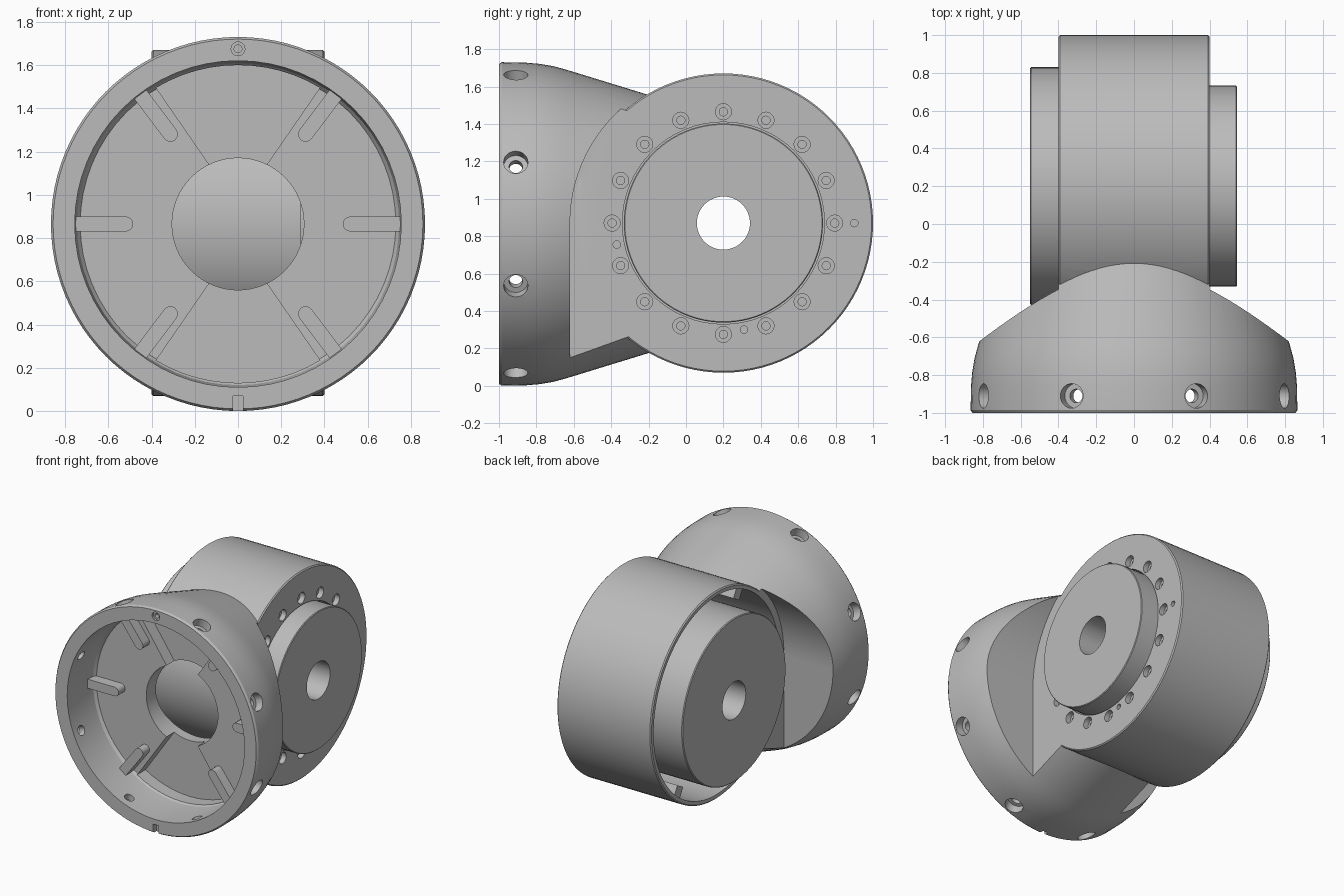
import bpy, bmesh
from math import pi, sin, cos, sqrt, radians
from mathutils import Matrix, Vector

if "Cube" in bpy.data.objects:
    bpy.data.objects.remove(bpy.data.objects["Cube"])

grey = bpy.data.materials.new("satin_grey")
grey.use_nodes = True
grey.diffuse_color = (0.5, 0.5, 0.5, 1)
grey.node_tree.nodes["Principled BSDF"].inputs["Base Color"].default_value = (0.5, 0.5, 0.5, 1)

CUP_Z = 0.865
HUB = Vector((0, 0.2, 0.87))
CUP_AXIS = Matrix.Translation((0, 0, CUP_Z)) @ Matrix.Rotation(-pi / 2, 4, 'X')   # local z -> +y
HUB_AXIS = Matrix.Translation(HUB) @ Matrix.Rotation(pi / 2, 4, 'Y')              # local z -> +x


def lathe(bm, profile, matrix, seg=64):
    """Closed solid of revolution from (radius, height) points, capped flat."""
    rings = []
    for r, h in profile:
        rings.append([bm.verts.new(matrix @ Vector((r * cos(2 * pi * i / seg), r * sin(2 * pi * i / seg), h)))
                      for i in range(seg)])
    for a, b in zip(rings, rings[1:]):
        for i in range(seg):
            j = (i + 1) % seg
            bm.faces.new((a[i], a[j], b[j], b[i]))
    bm.faces.new(rings[0][::-1])
    bm.faces.new(rings[-1])


def prism(bm, outline, y0, y1):
    """Solid from an (x, z) outline swept along y."""
    a = [bm.verts.new((x, y0, z)) for x, z in outline]
    b = [bm.verts.new((x, y1, z)) for x, z in outline]
    n = len(a)
    for i in range(n):
        bm.faces.new((a[i], a[(i + 1) % n], b[(i + 1) % n], b[i]))
    bm.faces.new(a[::-1])
    bm.faces.new(b)


def box(bm, lo, hi, matrix=Matrix()):
    lo, hi = Vector(lo), Vector(hi)
    size = hi - lo
    bmesh.ops.create_cube(bm, size=1, matrix=matrix @ Matrix.Translation((lo + hi) / 2)
                          @ Matrix.Diagonal((*size, 1)))


def finish(name, bm):
    bmesh.ops.recalc_face_normals(bm, faces=bm.faces[:])
    mesh = bpy.data.meshes.new(name)
    bm.to_mesh(mesh)
    bm.free()
    mesh.materials.append(grey)
    ob = bpy.data.objects.new(name, mesh)
    bpy.context.collection.objects.link(ob)
    return ob


def make(name, builder):
    bm = bmesh.new()
    builder(bm)
    return finish(name, bm)


def combine(target, builder, operation='DIFFERENCE'):
    tool = make("tool", builder)
    tool.hide_render = True
    mod = target.modifiers.new("cut", 'BOOLEAN')
    mod.operation, mod.solver, mod.object = operation, 'EXACT', tool
    bpy.context.view_layer.objects.active = target
    bpy.ops.object.modifier_apply(modifier=mod.name)
    bpy.data.objects.remove(tool)


# Domed cup, tapering towards the casing
housing = make("housing", lambda bm: lathe(bm, [
    (0.855, -1), (0.865, -0.985), (0.863, -0.86), (0.856, -0.78), (0.844, -0.71),
    (0.825, -0.64), (0.69, -0.2), (0.66, -0.1)], CUP_AXIS, 96))

# Side clearances that leave a flat neck
for s in (-1, 1):
    side = HUB_AXIS @ Matrix.Translation((0, 0, s * 0.7))
    combine(housing, lambda bm: lathe(bm, [(0.82, -0.3), (0.82, 0.3)], side, 96))
    combine(housing, lambda bm: box(bm, (min(s * 0.4, s), -0.62, -0.5), (max(s * 0.4, s), 0.5, 0.87)))

# Round casing joined to the neck
combine(housing, lambda bm: lathe(bm, [(0.792, -0.4), (0.8, -0.392), (0.8, 0.392), (0.792, 0.4)],
                                  HUB_AXIS, 96), 'UNION')

# Hollow cup, hollow casing, flange opening and passage between them
combine(housing, lambda bm: lathe(bm, [(0.755, -1.1), (0.755, -0.8), (0.745, -0.70), (0.73, -0.68)],
                                  CUP_AXIS))
combine(housing, lambda bm: lathe(bm, [(0.765, -0.5), (0.765, 0.3)], HUB_AXIS, 96))
combine(housing, lambda bm: lathe(bm, [(0.54, 0.2), (0.54, 0.5)], HUB_AXIS))
combine(housing, lambda bm: lathe(bm, [(0.305, -0.8), (0.305, -0.3)], CUP_AXIS))


# Wedge recesses above and below the passage
def wedges(bm):
    for s in (-1, 1):
        arc = [radians(59 + 62 * i / 12) for i in range(13)]
        outline = [(0.13, 0.27)] + [(0.735 * cos(a), 0.735 * sin(a)) for a in arc] + [(-0.13, 0.27)]
        prism(bm, [(x, CUP_Z + s * z) for x, z in outline], -0.75, -0.585)


combine(housing, wedges)


# Stepped screw holes around the cup wall
def wall_holes(bm):
    for k in range(8):
        turn = Matrix.Rotation(radians(22.5 + 45 * k), 4, 'Y')
        place = Matrix.Translation((0, -0.91, CUP_Z)) @ turn
        lathe(bm, [(0.036, 0.6), (0.036, 0.80), (0.065, 0.80), (0.065, 1)], place, 24)


combine(housing, wall_holes)


# Stepped bolt circle and locating pins on the flange
def flange_holes(bm):
    for k in range(16):
        a = 2 * pi * k / 16
        place = HUB_AXIS @ Matrix.Translation((0.595 * cos(a), 0.595 * sin(a), 0))
        lathe(bm, [(0.022, 0.25), (0.022, 0.36), (0.043, 0.36), (0.043, 0.45)], place, 20)
    for y, z in ((0.9, 0.87), (0.31, 0.3), (-0.37, 0.755)):
        place = Matrix.Translation((0, y, z)) @ Matrix.Rotation(pi / 2, 4, 'Y')
        lathe(bm, [(0.02, 0.36), (0.02, 0.45)], place, 16)


combine(housing, flange_holes)


# Rim pin hole and alignment notch
def rim_marks(bm):
    lathe(bm, [(0.032, -1.05), (0.032, -0.985), (0.018, -0.985), (0.018, -0.95)],
          CUP_AXIS @ Matrix.Translation((0, -0.81, 0)), 20)
    box(bm, (-0.022, -1.05, -0.05), (0.022, -0.96, 0.07))


combine(housing, rim_marks)


# Rounded ribs on the cup floor
def rib_outline(angle):
    pts = [(0.765, -0.035), (0.765, 0.035)]
    pts += [(0.52 - 0.035 * sin(t), 0.035 * cos(t)) for t in [pi * i / 8 for i in range(9)]]
    return [(x * cos(angle) - z * sin(angle), CUP_Z + x * sin(angle) + z * cos(angle)) for x, z in pts]


def floor_ribs(bm):
    for deg in (0, 53, 127, 180, 233, 307):
        prism(bm, rib_outline(radians(deg)), -0.76, -0.66)


ribs = make("cup_ribs", floor_ribs)


# Stiffening ribs inside the casing
def inner_ribs(bm):
    for deg in (60, 120, 240, 300):
        turn = Matrix.Translation(HUB) @ Matrix.Rotation(radians(deg), 4, 'X')
        box(bm, (-0.33, 0.68, -0.04), (0.31, 0.78, 0.04), turn)


casing_ribs = make("casing_ribs", inner_ribs)

# Stepped rotor with a through bore
rotor = make("rotor", lambda bm: lathe(bm, [
    (0.624, -0.55), (0.63, -0.544), (0.63, 0.29), (0.532, 0.29), (0.532, 0.54), (0.527, 0.545)],
    HUB_AXIS, 96))
combine(rotor, lambda bm: lathe(bm, [(0.142, -0.7), (0.142, 0.7)], HUB_AXIS, 48))

# Smooth curved walls, keep machined edges crisp
bpy.ops.object.select_all(action='DESELECT')
for ob in (housing, ribs, casing_ribs, rotor):
    ob.select_set(True)
bpy.context.view_layer.objects.active = housing
bpy.ops.object.shade_smooth_by_angle(angle=radians(25))
